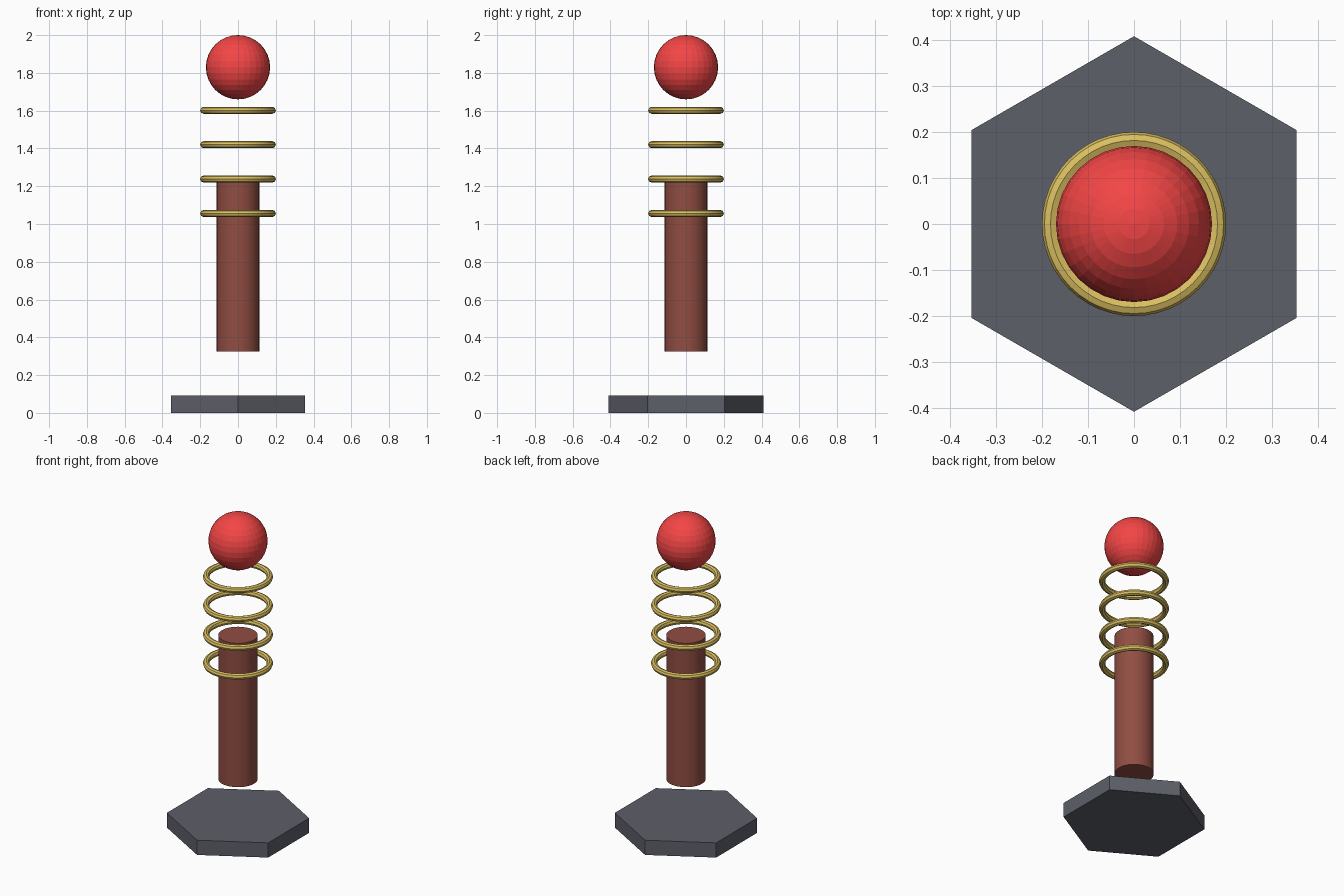
import bpy

if "Cube" in bpy.data.objects:
    bpy.data.objects.remove(bpy.data.objects["Cube"])


def material(name, rgb):
    m = bpy.data.materials.new(name)
    m.diffuse_color = (*rgb, 1)
    m.use_nodes = True
    m.node_tree.nodes["Principled BSDF"].inputs["Base Color"].default_value = m.diffuse_color
    return m


def finish(name, mat):
    ob = bpy.context.object
    ob.name = name
    ob.data.materials.append(mat)


slate = material("slate", (0.11, 0.115, 0.14))
brown = material("brown", (0.28, 0.075, 0.055))
gold = material("gold", (0.7, 0.52, 0.12))
red = material("red", (0.9, 0.06, 0.06))

# Hexagonal base, corners pointing along y
bpy.ops.mesh.primitive_cylinder_add(vertices=6, radius=0.409, depth=0.093,
                                    location=(0, 0, 0.0465))
finish("base", slate)

# Floating shaft
bpy.ops.mesh.primitive_cylinder_add(vertices=32, radius=0.113, depth=0.909,
                                    location=(0, 0, 0.779))
finish("shaft", brown)
bpy.ops.object.shade_smooth_by_angle()

# Stack of evenly spaced coil rings
for i in range(4):
    bpy.ops.mesh.primitive_torus_add(major_radius=0.182, minor_radius=0.0185,
                                     major_segments=48, minor_segments=8,
                                     location=(0, 0, 1.056 + 0.182 * i))
    finish(f"ring_{i + 1}", gold)

# Faceted ball on top
bpy.ops.mesh.primitive_uv_sphere_add(segments=32, ring_count=16, radius=0.17,
                                     location=(0, 0, 1.83))
finish("ball", red)
